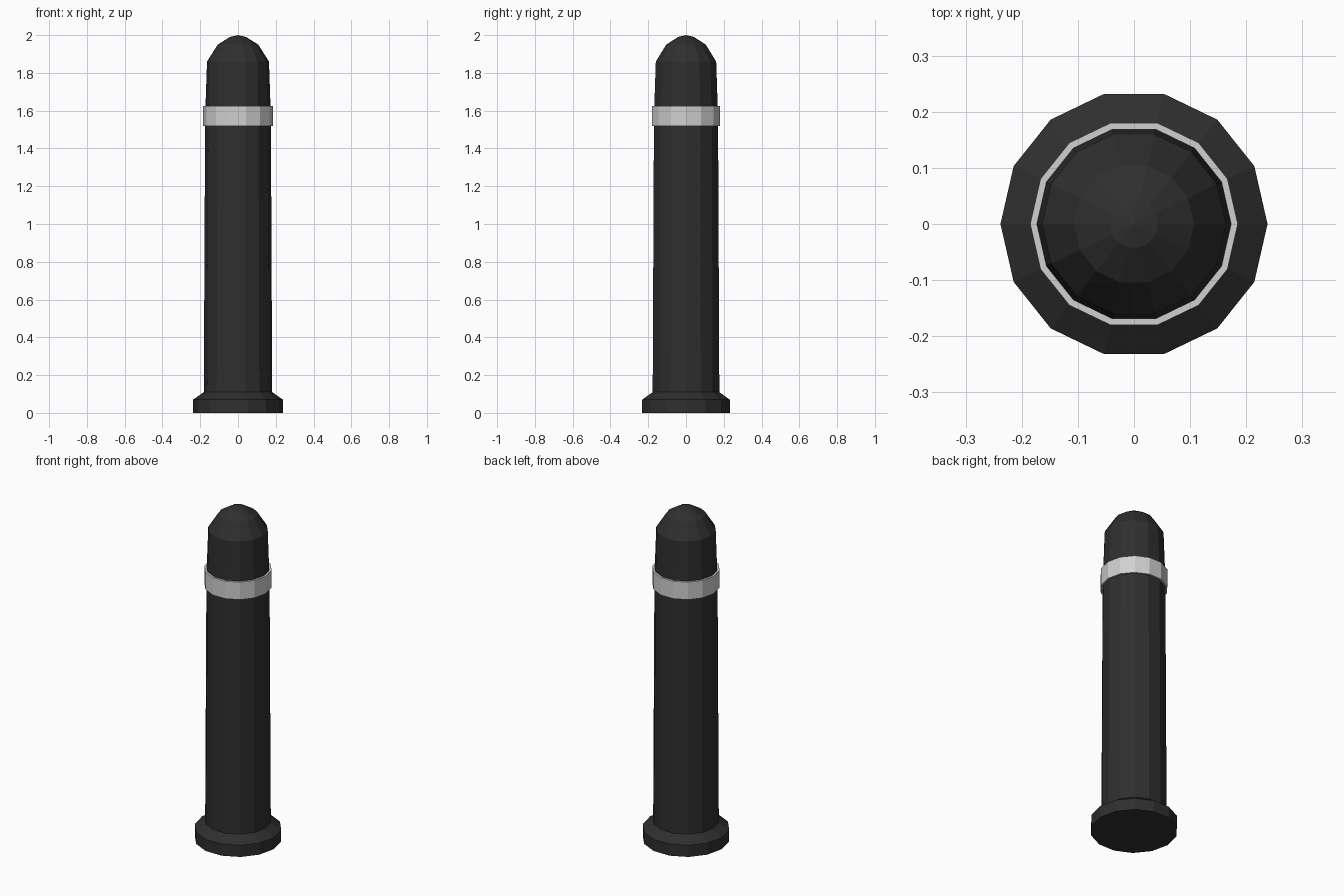
import bpy
import math

if "Cube" in bpy.data.objects:
    bpy.data.objects.remove(bpy.data.objects["Cube"])

SIDES = 14


def material(name, rgb):
    m = bpy.data.materials.new(name)
    m.diffuse_color = (*rgb, 1.0)
    m.use_nodes = True
    m.node_tree.nodes["Principled BSDF"].inputs["Base Color"].default_value = m.diffuse_color
    return m


def lathe(name, profile, mat, closed=False):
    """Revolve (radius, height) points about z; closed joins last ring to first."""
    verts, faces, rings = [], [], []
    for r, z in profile:
        start = len(verts)
        if r == 0:
            verts.append((0, 0, z))
            rings.append([start] * SIDES)
        else:
            for i in range(SIDES):
                a = 2 * math.pi * i / SIDES
                verts.append((r * math.cos(a), r * math.sin(a), z))
            rings.append(list(range(start, start + SIDES)))
    pairs = list(zip(rings, rings[1:]))
    if closed:
        pairs.append((rings[-1], rings[0]))
    else:
        faces.append(rings[0][::-1])  # flat underside
    for low, high in pairs:
        for i in range(SIDES):
            j = (i + 1) % SIDES
            quad = [low[i], low[j], high[j], high[i]]
            faces.append(list(dict.fromkeys(quad)))
    mesh = bpy.data.meshes.new(name)
    mesh.from_pydata(verts, [], faces)
    mesh.materials.append(mat)
    obj = bpy.data.objects.new(name, mesh)
    bpy.context.collection.objects.link(obj)
    return obj


black = material("matt black", (0.028, 0.028, 0.028))
silver = material("light grey", (0.62, 0.63, 0.62))

# Post: flanged foot, tapered shaft and faceted dome
lathe("bollard_post", [
    (0.238, 0.0), (0.238, 0.07), (0.181, 0.11),
    (0.174, 1.57), (0.164, 1.86),
    (0.107, 1.95), (0.043, 1.99), (0, 2.0),
], black)

# Reflective band around the neck
lathe("reflective_band", [
    (0.173, 1.52), (0.185, 1.52), (0.185, 1.625), (0.173, 1.625),
], silver, closed=True)
